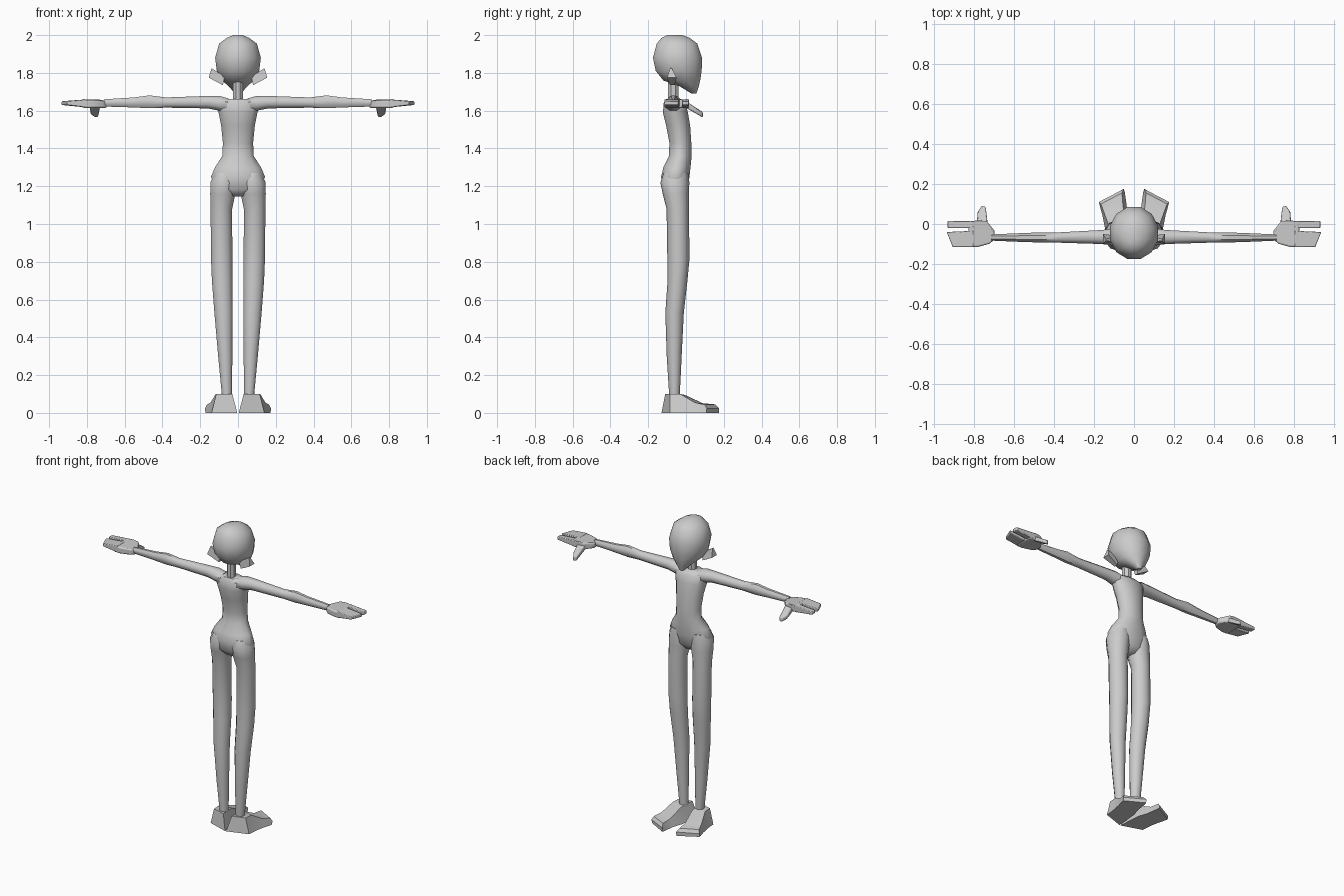
import bpy, bmesh, math
from mathutils import Vector

cube = bpy.data.objects.get("Cube")
if cube:
    bpy.data.objects.remove(cube, do_unlink=True)

GREY = (0.6, 0.6, 0.6, 1)
mat = bpy.data.materials.new("plain grey")
mat.use_nodes = True
mat.diffuse_color = GREY
mat.node_tree.nodes["Principled BSDF"].inputs["Base Color"].default_value = GREY


def loft(name, rings, mirror=False, bevel=0, angle=40):
    """Skin a list of equal-length rings and cap both ends."""
    bm = bmesh.new()
    loops = [[bm.verts.new(p) for p in ring] for ring in rings]
    n = len(loops[0])
    for a, b in zip(loops, loops[1:]):
        for i in range(n):
            j = (i + 1) % n
            bm.faces.new((a[i], a[j], b[j], b[i]))
    bm.faces.new(loops[0])
    bm.faces.new(loops[-1])
    bmesh.ops.recalc_face_normals(bm, faces=bm.faces)
    mesh = bpy.data.meshes.new(name)
    bm.to_mesh(mesh)
    bm.free()
    mesh.materials.append(mat)
    obj = bpy.data.objects.new(name, mesh)
    bpy.context.collection.objects.link(obj)
    bpy.ops.object.select_all(action="DESELECT")
    obj.select_set(True)
    bpy.context.view_layer.objects.active = obj
    bpy.ops.object.shade_smooth_by_angle(angle=math.radians(angle))
    if bevel:
        mod = obj.modifiers.new("soft edges", "BEVEL")
        mod.width = bevel
        mod.segments = 2
    if mirror:
        obj.modifiers.new("both sides", "MIRROR")
    return obj


def oval(n, u0, u1, v0, v1):
    """Corners of an n-sided oval filling the given box."""
    for i in range(n):
        t = math.tau * (i + 0.5) / n
        k = 1 / math.cos(math.pi / n)
        yield ((u0 + u1) / 2 + (u1 - u0) / 2 * math.cos(t) * k,
               (v0 + v1) / 2 + (v1 - v0) / 2 * math.sin(t) * k)


def upright(n, sections):
    """Horizontal rings from (z, x0, x1, y0, y1)."""
    return [[Vector((x, y, z)) for x, y in oval(n, x0, x1, y0, y1)]
            for z, x0, x1, y0, y1 in sections]


def sideways(n, sections):
    """Rings across x from (x, y0, y1, z0, z1)."""
    return [[Vector((x, y, z)) for y, z in oval(n, y0, y1, z0, z1)]
            for x, y0, y1, z0, z1 in sections]


def slab(outline, top, bottom):
    """Two rings of one outline, heights given per corner."""
    return [[Vector((x, y, z)) for (x, y), z in zip(outline, zs)]
            for zs in (bottom, top)]


# Head, tapering to a forward chin
loft("head", upright(12, [(z, -w, w, y0, y1) for z, w, y0, y1 in (
    (1.69, .015, .03, .055), (1.73, .05, -.035, .068), (1.76, .085, -.12, .075),
    (1.81, .112, -.16, .083), (1.88, .121, -.175, .085), (1.955, .1, -.155, .06),
    (1.985, .06, -.13, .02), (2.0, .025, -.1, -.02))]), angle=50)
loft("neck", upright(8, [(z, -.026, .026, -.095, -.04) for z in (1.62, 1.78)]))

# Ears
loft("ears", [[Vector(p) for p in ring] for ring in (
    ((.07, -.09, 1.78), (.07, -.06, 1.78), (.08, -.06, 1.735), (.08, -.085, 1.735)),
    ((.14, -.085, 1.825), (.14, -.075, 1.825), (.155, -.05, 1.775), (.155, -.1, 1.775)))],
    mirror=True)

# Torso with hips
loft("torso", upright(12, [(z, -w, w, y0, y1) for z, w, y0, y1 in (
    (1.145, .05, -.09, -.02), (1.18, .115, -.125, .008), (1.25, .143, -.132, .018),
    (1.3, .122, -.12, .024), (1.36, .083, -.09, .03), (1.43, .08, -.088, .028),
    (1.52, .089, -.105, .022), (1.59, .103, -.122, .01), (1.64, .115, -.118, -.002),
    (1.662, .085, -.105, -.025))]), angle=50)

# Legs
loft("legs", upright(10, [
    (.08, .032, .084, -.087, -.035), (.3, .03, .105, -.1, -.025),
    (.53, .028, .125, -.107, -.014), (.7, .029, .138, -.095, .005),
    (.82, .03, .143, -.096, .016), (1.08, .031, .145, -.1, .012),
    (1.16, .014, .147, -.12, .012), (1.22, .005, .146, -.132, .014),
    (1.27, .02, .125, -.115, .01)]), mirror=True, angle=50)

# Arms
loft("arms", sideways(8, [
    (.05, -.11, -.02, 1.59, 1.665), (.1, -.108, -.022, 1.6, 1.678),
    (.16, -.1, -.03, 1.612, 1.678), (.38, -.093, -.042, 1.616, 1.67),
    (.47, -.092, -.042, 1.613, 1.681), (.55, -.09, -.045, 1.617, 1.67),
    (.71, -.083, -.052, 1.622, 1.66)]), mirror=True, angle=50)

# Hands: palm, two finger slabs and a drooping thumb
palm = ((.695, -.075), (.72, -.098), (.78, -.115), (.825, -.115),
        (.825, .015), (.775, .017), (.735, .015), (.695, -.035))
loft("palms", slab(palm, (1.65, 1.655, 1.657, 1.658, 1.66, 1.665, 1.66, 1.65),
                   (1.615,) * 8), mirror=True, bevel=.008)
near = ((.8, -.02), (.93, -.02), (.93, .015), (.8, .016))
wide = ((.8, -.115), (.905, -.115), (.935, -.04), (.8, -.034))
for name, shape in (("index_fingers", near), ("joined_fingers", wide)):
    loft(name, slab(shape, (1.66, 1.65, 1.65, 1.66), (1.617, 1.63, 1.63, 1.617)),
         mirror=True, bevel=.004)
thumb = ((.73, .0), (.785, .0), (.78, .06), (.76, .09), (.74, .085))
loft("thumbs", slab(thumb, (1.65, 1.65, 1.605, 1.59, 1.595),
                    (1.615, 1.615, 1.58, 1.565, 1.566)), mirror=True, bevel=.005)

# Feet: sections from heel to toe, outer side to inner side
loft("feet", [[Vector(p) for p in ring] for ring in (
    ((.14, -.085, 0), (.115, -.085, .1), (.03, -.11, .1), (.004, -.13, 0)),
    ((.145, -.02, 0), (.118, -.03, .1), (.04, -.005, .095), (.015, .02, 0)),
    ((.158, .045, 0), (.145, .045, .055), (.055, .09, .05), (.035, .08, 0)),
    ((.172, .095, 0), (.165, .1, .043), (.06, .155, .045), (.047, .165, 0)),
    ((.172, .108, 0), (.175, .11, .022), (.05, .175, .025), (.052, .175, 0)))],
    mirror=True, angle=35)
